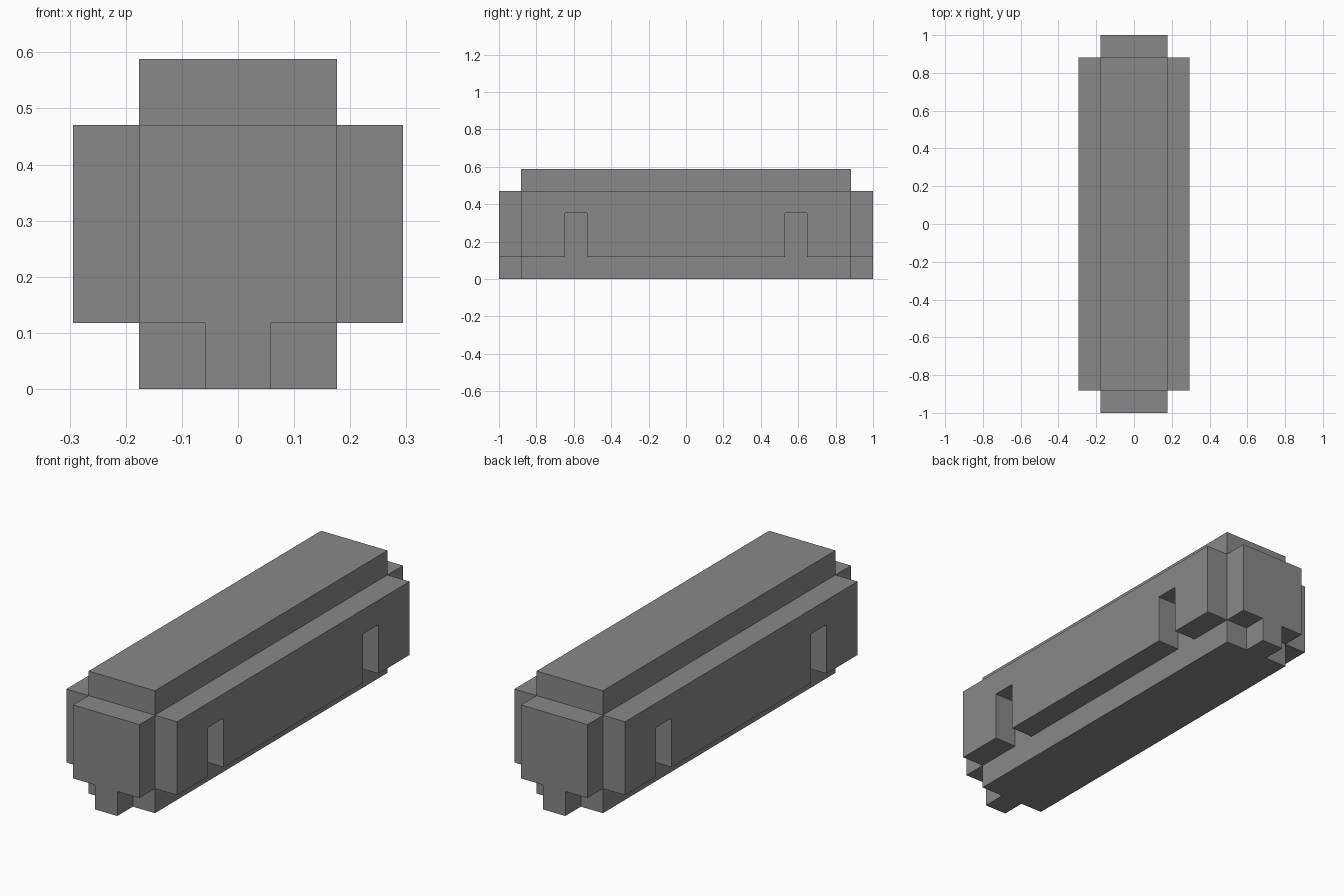
import bpy
import bmesh

cube = bpy.data.objects.get("Cube")
if cube:
    bpy.data.objects.remove(cube, do_unlink=True)

U = 2 / 17  # one block; all sizes below are in blocks

grey = bpy.data.materials.new("mid grey")
grey.use_nodes = True
colour = (0.25, 0.25, 0.25, 1)
grey.diffuse_color = colour
grey.node_tree.nodes["Principled BSDF"].inputs["Base Color"].default_value = colour


def extrude_profile(name, profile, start, depth, axis):
    """Extrude a flat outline along x (outline in y, z) or y (outline in x, z)."""
    bm = bmesh.new()
    along_x = axis == "x"
    verts = [bm.verts.new((start * U, a * U, z * U) if along_x else (a * U, start * U, z * U))
             for a, z in profile]
    face = bm.faces.new(verts)
    moved = bmesh.ops.extrude_face_region(bm, geom=[face])["geom"]
    offset = (depth * U, 0, 0) if along_x else (0, depth * U, 0)
    bmesh.ops.translate(bm, vec=offset, verts=[g for g in moved if isinstance(g, bmesh.types.BMVert)])
    bmesh.ops.recalc_face_normals(bm, faces=bm.faces)
    mesh = bpy.data.meshes.new(name)
    bm.to_mesh(mesh)
    bm.free()
    mesh.materials.append(grey)
    obj = bpy.data.objects.new(name, mesh)
    bpy.context.collection.objects.link(obj)
    return obj


# Central body, from underside to roof
extrude_profile("body", [(-1.5, 0), (1.5, 0), (1.5, 5), (-1.5, 5)], -7.5, 15, "y")

# Side panels with two door recesses open at the bottom
half = [(4.5, 1), (4.5, 3), (5.5, 3), (5.5, 1), (7.5, 1), (7.5, 4)]
panel = half + [(-y, z) for y, z in reversed(half)]
for side, start in (("left", 1.5), ("right", -2.5)):
    extrude_profile(side + "_side_panel", panel, start, 1, "x")

# End wall and coupler in one stepped outline
end_half = [(0.5, 0), (0.5, 1), (1.5, 1), (1.5, 4)]
end = end_half + [(-x, z) for x, z in reversed(end_half)]
for side, start in (("front", -8.5), ("back", 7.5)):
    extrude_profile(side + "_end_with_coupler", end, start, 1, "y")
